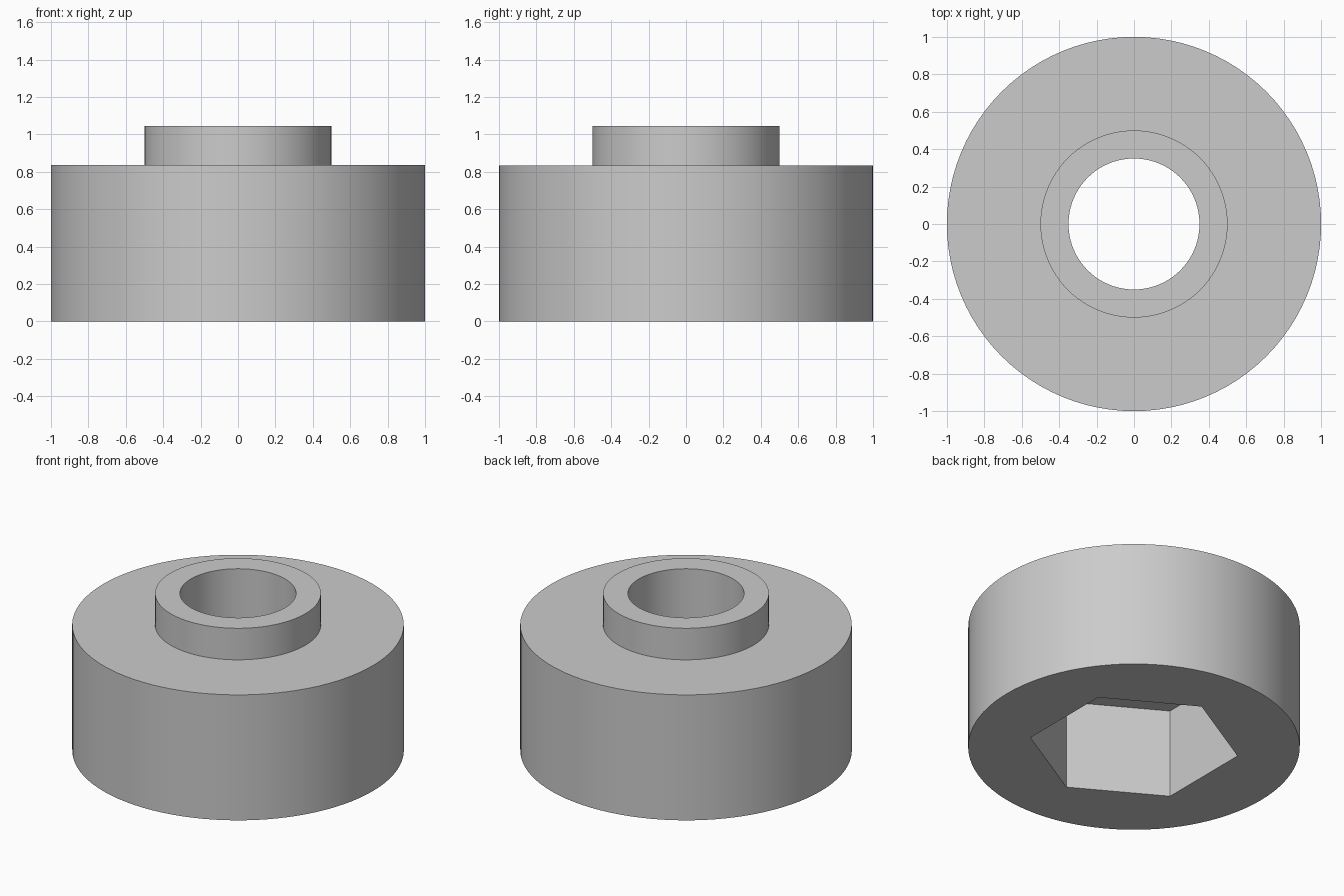
import bpy
import bmesh
from math import radians, tau, cos, sin

SEGMENTS = 96
BODY_R, HUB_R, BORE_R = 1.0, 0.5, 0.35
BODY_TOP, HUB_TOP = 0.835, 1.045
HEX_R, HEX_DEPTH = 0.634, 0.593

cube = bpy.data.objects.get("Cube")
if cube:
    bpy.data.objects.remove(cube, do_unlink=True)


def make_material(name, rgb):
    mat = bpy.data.materials.new(name)
    mat.use_nodes = True
    mat.diffuse_color = (*rgb, 1)
    mat.node_tree.nodes["Principled BSDF"].inputs["Base Color"].default_value = (*rgb, 1)
    return mat


def lathe(name, profile, segments, mat):
    """Revolve a closed (radius, height) profile around z."""
    bm = bmesh.new()
    rings = [[bm.verts.new((r * cos(tau * i / segments), r * sin(tau * i / segments), z))
              for i in range(segments)] for r, z in profile]
    for a, b in zip(rings, rings[1:] + rings[:1]):
        for i in range(segments):
            j = (i + 1) % segments
            bm.faces.new((a[i], a[j], b[j], b[i]))
    bmesh.ops.recalc_face_normals(bm, faces=bm.faces)
    mesh = bpy.data.meshes.new(name)
    bm.to_mesh(mesh)
    bm.free()
    obj = bpy.data.objects.new(name, mesh)
    bpy.context.collection.objects.link(obj)
    mesh.materials.append(mat)
    return obj


grey = make_material("light_grey", (0.6, 0.6, 0.6))

# Round body with a raised hub and a bore right through
body = lathe("collar_body", [(BORE_R, 0), (BODY_R, 0), (BODY_R, BODY_TOP),
                             (HUB_R, BODY_TOP), (HUB_R, HUB_TOP), (BORE_R, HUB_TOP)],
             SEGMENTS, grey)

# Hexagonal socket in the underside, with corners on the y axis
margin = 0.2
bpy.ops.mesh.primitive_cylinder_add(vertices=6, radius=HEX_R, depth=HEX_DEPTH + margin,
                                    location=(0, 0, (HEX_DEPTH - margin) / 2))
cutter = bpy.context.object
cutter.name = "hex_socket_cutter"
cutter.hide_render = True
cutter.data.materials.append(grey)

socket = body.modifiers.new("hex_socket", 'BOOLEAN')
socket.operation = 'DIFFERENCE'
socket.solver = 'EXACT'
socket.object = cutter

bpy.ops.object.select_all(action='DESELECT')
body.select_set(True)
bpy.context.view_layer.objects.active = body
bpy.ops.object.modifier_apply(modifier=socket.name)
bpy.data.objects.remove(cutter, do_unlink=True)

bpy.ops.object.shade_smooth_by_angle(angle=radians(30))
